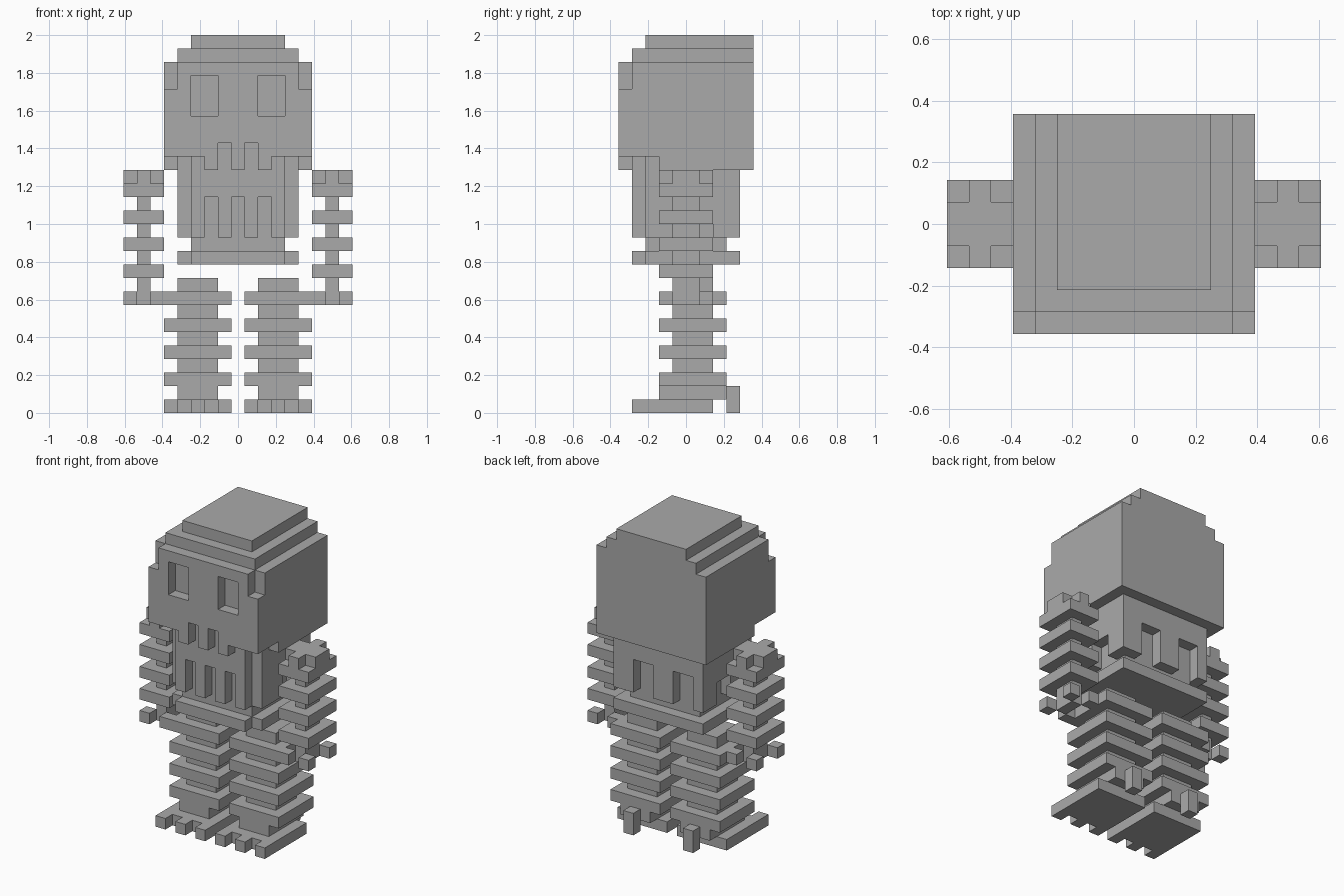
import bpy
import bmesh

U = 1 / 14  # size of one block

if "Cube" in bpy.data.objects:
    bpy.data.objects.remove(bpy.data.objects["Cube"], do_unlink=True)

grey = bpy.data.materials.new("bone_grey")
grey.use_nodes = True
grey.diffuse_color = (0.4, 0.4, 0.4, 1)
grey.node_tree.nodes["Principled BSDF"].inputs["Base Color"].default_value = (0.4, 0.4, 0.4, 1)


def box(bm, x, y, z):
    """Add a box from (low, high) ranges counted in blocks."""
    cube = bmesh.ops.create_cube(bm, size=1)
    for v in cube["verts"]:
        for axis, (low, high) in enumerate((x, y, z)):
            v.co[axis] = (high if v.co[axis] > 0 else low) * U


def make(name, boxes):
    bm = bmesh.new()
    for b in boxes:
        box(bm, *b)
    mesh = bpy.data.meshes.new(name)
    bm.to_mesh(mesh)
    bm.free()
    mesh.materials.append(grey)
    obj = bpy.data.objects.new(name, mesh)
    bpy.context.scene.collection.objects.link(obj)
    return obj


def carve(obj, cuts):
    """Subtract boxes one at a time and keep the result as plain mesh."""
    for c in cuts:
        cutter = make("cutter", [c])
        cutter.hide_render = True
        mod = obj.modifiers.new("cut", "BOOLEAN")
        mod.operation = "DIFFERENCE"
        mod.solver = "EXACT"
        mod.object = cutter
        graph = bpy.context.evaluated_depsgraph_get()
        mesh = bpy.data.meshes.new_from_object(obj.evaluated_get(graph))
        obj.modifiers.clear()
        obj.data = mesh
        bpy.data.objects.remove(cutter, do_unlink=True)


def flip(b):
    (low, high), y, z = b
    return ((-high, -low), y, z)


def both(boxes):
    return boxes + [flip(b) for b in boxes]


# Skull with eye sockets, nose and tooth gaps, and notched brow corners
skull = make("skull", [((-5.5, 5.5), (-5, 5), (18, 26))])
carve(skull, [((-6, 6), (-4, -2), (17, 19))] + both([
    ((2.5, 6), (-6, -4), (17, 19)),
    ((0.5, 1.5), (-6, -4), (17, 20)),
    ((1.5, 3.5), (-6, -4), (22, 25)),
    ((4.5, 6), (-6, -4), (24, 27)),
]))
make("crown_lower", [((-4.5, 4.5), (-4, 5), (26, 27))])
make("crown_upper", [((-3.5, 3.5), (-3, 5), (27, 28))])

# Jaw with lower tooth gaps, cheek notches and slots behind
jaw = make("jaw", [((-4.5, 4.5), (-4, 4), (13, 19))])
carve(jaw, [
    ((-5, 5), (-2, 5), (18, 20)),
    ((-0.5, 0.5), (-5, -3), (12, 16)),
    ((0.5, 2.5), (3, 5), (12, 16)),
    ((-3.5, -1.5), (3, 5), (12, 16)),
] + both([
    ((1.5, 2.5), (-5, -3), (12, 16)),
    ((3.5, 5), (-5, -3), (12, 20)),
    ((3.5, 5), (0, 2), (12, 15)),
]))
make("neck", [((-3.5, 3.5), (-3, 3), (12, 13))])
collar = make("collar_plate", [((-4.5, 4.5), (-4, 4), (11, 12))])
carve(collar, both([((3.5, 5), (-5, -3), (10, 13))]))

# Arm: core, stacked slabs, cross-shaped shoulder and four finger blocks
arm = [((6.5, 7.5), (-1, 1), (8, 17))]
arm += [((5.5, 8.5), (-2, 2), (z, z + 1)) for z in (10, 12, 14, 16)]
arm += [((6.5, 7.5), (-2, 2), (17, 18)), ((5.5, 8.5), (-1, 1), (17, 18))]
arm += [((x, x + 1), (y, y + 1), (8, 9)) for x in (5.5, 7.5) for y in (-2, 1)]

# Leg: core and stacked slabs
leg = [((1.5, 4.5), (-1, 2), (1, 10)), ((1.5, 4.5), (-2, 3), (1, 2))]
leg += [((0.5, 5.5), (-2, 3), (z, z + 1)) for z in (2, 4, 6, 8)]

# Foot: sole, three toes and a heel spur
foot = [((0.5, 5.5), (-3, 2), (0, 1))]
foot += [((x, x + 1), (-4, -3), (0, 1)) for x in (0.5, 2.5, 4.5)]
foot += [((2.5, 3.5), (3, 4), (0, 2))]

for part, boxes in (("arm", arm), ("leg", leg), ("foot", foot)):
    make("left_" + part, boxes)
    make("right_" + part, [flip(b) for b in boxes])
